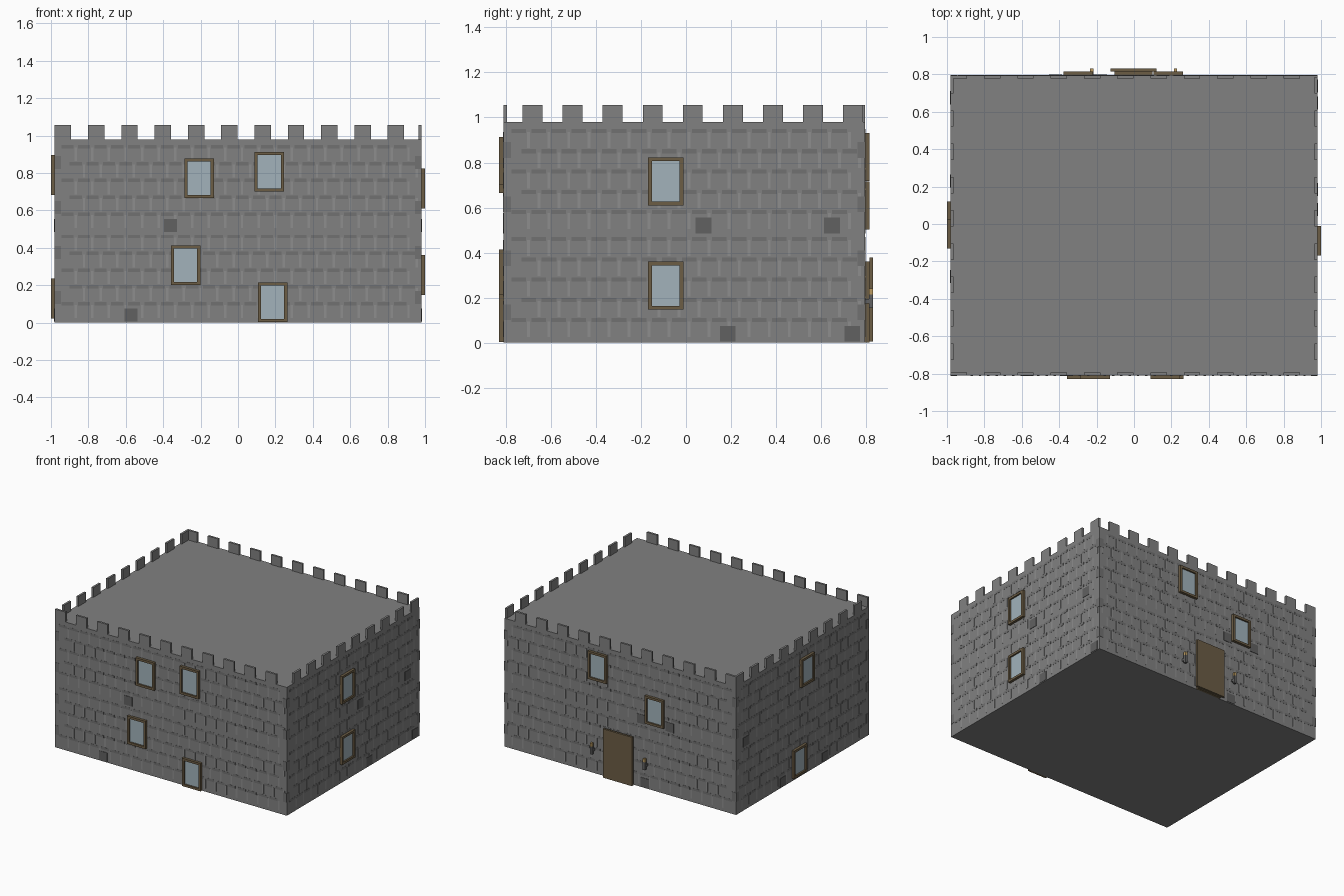
import bpy, bmesh
from mathutils import Vector

if "Cube" in bpy.data.objects:
    bpy.data.objects.remove(bpy.data.objects["Cube"])

X, Y0, Y1, TOP = 0.98, -0.81, 0.795, 0.98
PITCH = 0.178


def material(name, rgb):
    m = bpy.data.materials.new(name)
    m.diffuse_color = (*rgb, 1)
    m.use_nodes = True
    m.node_tree.nodes["Principled BSDF"].inputs["Base Color"].default_value = m.diffuse_color
    return m


STONE = material("stone", (0.22, 0.22, 0.22))
DARK = material("dark_stone", (0.165, 0.165, 0.165))
PATCH = material("patch_stone", (0.12, 0.12, 0.12))
LIGHT = material("light_stone", (0.27, 0.27, 0.27))
WOOD = material("wood", (0.15, 0.11, 0.06))
GLASS = material("glass", (0.36, 0.45, 0.50))
FLAME = material("torch_tip", (0.50, 0.33, 0.12))


def boxes(name, items, mat):
    """One object made of boxes given as (low corner, high corner)."""
    bm = bmesh.new()
    for lo, hi in items:
        a = Vector([min(p, q) for p, q in zip(lo, hi)])
        b = Vector([max(p, q) for p, q in zip(lo, hi)])
        for v in bmesh.ops.create_cube(bm, size=1)["verts"]:
            v.co = Vector([(a[i] + b[i]) / 2 + v.co[i] * (b[i] - a[i]) for i in range(3)])
    me = bpy.data.meshes.new(name)
    bm.to_mesh(me)
    bm.free()
    me.materials.append(mat)
    ob = bpy.data.objects.new(name, me)
    bpy.context.collection.objects.link(ob)
    return ob


def on_wall(side, u0, u1, z0, z1, d0, d1):
    """Box on a wall: u runs along the wall, d is distance outward."""
    if side == "front":
        return (u0, Y0 - d0, z0), (u1, Y0 - d1, z1)
    if side == "back":
        return (u0, Y1 + d0, z0), (u1, Y1 + d1, z1)
    s = 1 if side == "right" else -1
    return (s * (X + d0), u0, z0), (s * (X + d1), u1, z1)


SPAN = {"front": (-X, X), "back": (-X, X), "right": (Y0, Y1), "left": (Y0, Y1)}

# Main block
boxes("main_block", [((-X, Y0, 0), (X, Y1, TOP))], STONE)

# Battlements
for side in SPAN:
    start, count = (-X, 11) if side in ("front", "back") else (-0.726, 9)
    boxes(side + "_battlements",
          [on_wall(side, start + i * PITCH, start + i * PITCH + 0.088, TOP, 1.055, -0.016, 0)
           for i in range(count)], STONE)

# Brick courses, repeated on two storeys: dark bed joints and light upright joints
for side, (lo, hi) in SPAN.items():
    beds, uprights, quoins = [], [], []
    for storey in (0, 0.48):
        for row in range(5):
            z = storey + 0.10 + row * 0.09
            u = lo + 0.035 + (row % 2) * 0.045
            while u + 0.07 < hi - 0.02:
                beds.append(on_wall(side, u, u + 0.065, z - 0.009, z + 0.009, 0, 0.001))
                uprights.append(on_wall(side, u + 0.07, u + 0.083, z - 0.075, z - 0.005, 0, 0.0015))
                u += 0.089
        for z in (0.10, 0.34):
            for a in (lo, hi - 0.033):
                quoins.append(on_wall(side, a, a + 0.033, storey + z, storey + z + 0.07, 0, 0.002))
    boxes(side + "_bed_joints", beds, DARK)
    boxes(side + "_upright_joints", uprights, LIGHT)
    boxes(side + "_corner_stones", quoins, DARK)

# Odd dark stones: (position along wall, base height)
PATCHES = {
    "front": [(-0.36, 0.485), (-0.572, 0.005)],
    "right": [(0.078, 0.485), (0.648, 0.485), (0.185, 0.005), (0.738, 0.005)],
    "back": [(-0.18, 0.485), (-0.42, 0.485), (-0.21, 0.005)],
    "left": [(0.675, 0.485), (0.23, 0.005), (-0.28, 0.005)],
}
for side, spots in PATCHES.items():
    boxes(side + "_dark_stones",
          [on_wall(side, u - 0.035, u + 0.035, z, z + 0.07, 0, 0.003) for u, z in spots], PATCH)

# Windows: (centre along wall, base height)
WINDOWS = {
    "front": [(-0.208, 0.665), (0.167, 0.70), (-0.28, 0.20), (0.185, 0.002)],
    "back": [(0.183, 0.717), (-0.297, 0.503)],
    "right": [(-0.09, 0.61), (-0.09, 0.147)],
    "left": [(-0.052, 0.683), (0.042, 0.022)],
}
W, H, F = 0.079, 0.213, 0.017
for side, spots in WINDOWS.items():
    frames, panes = [], []
    for u, z in spots:
        for a, b, c, d in ((u - W, u + W, z, z + F), (u - W, u + W, z + H - F, z + H),
                           (u - W, u - W + F, z + F, z + H - F),
                           (u + W - F, u + W, z + F, z + H - F)):
            frames.append(on_wall(side, a, b, c, d, 0, 0.02))
        panes.append(on_wall(side, u - W + F, u + W - F, z + F, z + H - F, 0, 0.008))
    boxes(side + "_window_frames", frames, WOOD)
    boxes(side + "_window_panes", panes, GLASS)

# Back door: backing panel and slightly larger slab
boxes("door_backing", [on_wall("back", -0.105, 0.10, 0, 0.36, 0, 0.02)], WOOD)
boxes("door", [on_wall("back", -0.125, 0.12, 0.005, 0.378, 0.02, 0.036)], WOOD)

# Wall torches either side of the door
for name, u in (("left", -0.225), ("right", 0.222)):
    boxes(name + "_torch_handle", [on_wall("back", u - 0.009, u + 0.009, 0.155, 0.215, 0.018, 0.036),
                                   on_wall("back", u - 0.009, u + 0.009, 0.175, 0.193, 0, 0.018)], PATCH)
    boxes(name + "_torch_tip", [on_wall("back", u - 0.009, u + 0.009, 0.215, 0.24, 0.018, 0.036)], FLAME)
